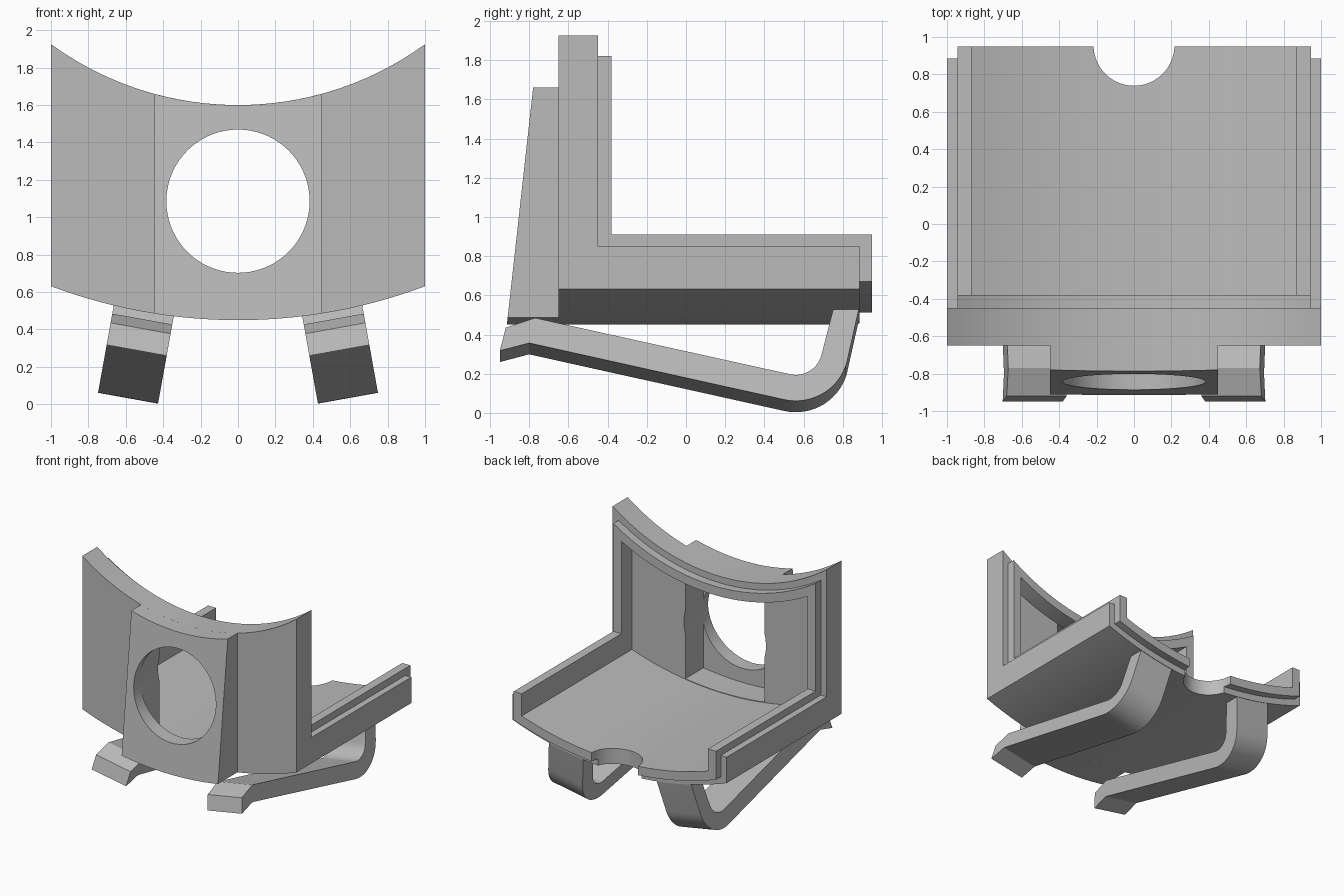
import bpy
import bmesh
from math import sqrt, cos, sin, radians
from mathutils import Matrix, Vector

cube = bpy.data.objects.get("Cube")
if cube:
    bpy.data.objects.remove(cube, do_unlink=True)

grey = bpy.data.materials.new("plain_grey")
grey.use_nodes = True
GREY = (0.5, 0.5, 0.5, 1)
grey.diffuse_color = GREY
grey.node_tree.nodes["Principled BSDF"].inputs["Base Color"].default_value = GREY

# All curved surfaces share one axis parallel to y
AXIS_Z = 3.3
R_BOTTOM, R_TOP = 2.85, 1.70
STEP, WALL = 0.055, 0.13
SEG = 32


def extruded(name, near, far):
    """Solid between two matching outlines."""
    bm = bmesh.new()
    a = [bm.verts.new(p) for p in near]
    b = [bm.verts.new(p) for p in far]
    bm.faces.new(a)
    bm.faces.new(b[::-1])
    for i in range(len(a)):
        j = (i + 1) % len(a)
        bm.faces.new((a[j], a[i], b[i], b[j]))
    bmesh.ops.recalc_face_normals(bm, faces=bm.faces)
    mesh = bpy.data.meshes.new(name)
    bm.to_mesh(mesh)
    bm.free()
    obj = bpy.data.objects.new(name, mesh)
    obj.data.materials.append(grey)
    bpy.context.collection.objects.link(obj)
    return obj


def arc_z(x, r):
    return AXIS_Z - sqrt(r * r - x * x)


def shell(name, inset, y0, y1, half=None, flat_top=None, slope=None):
    """Prism along y with an arched bottom and an arched or flat top."""
    w = half or 1 - inset
    xs = [w * (2 * i / SEG - 1) for i in range(SEG + 1)]
    outline = [(x, arc_z(x, R_BOTTOM - inset)) for x in xs]
    if flat_top:
        outline += [(w, flat_top), (-w, flat_top)]
    else:
        outline += [(x, arc_z(x, R_TOP + inset)) for x in reversed(xs)]
    front = slope or (lambda z: y0)
    return extruded(name, [(x, front(z), z) for x, z in outline],
                    [(x, y1, z) for x, z in outline])


def cylinder(name, radius, start, direction):
    turn = Vector(direction).to_track_quat('Z', 'Y')
    ring = [turn @ Vector((radius * cos(radians(a)), radius * sin(radians(a)), 0))
            + Vector(start) for a in range(0, 360, 5)]
    return extruded(name, ring, [p + Vector(direction) for p in ring])


def finish(obj, cutters=(), angle=25):
    bpy.ops.object.select_all(action='DESELECT')
    obj.select_set(True)
    bpy.context.view_layer.objects.active = obj
    for cutter in cutters:
        mod = obj.modifiers.new("cut", 'BOOLEAN')
        mod.operation = 'DIFFERENCE'
        mod.solver = 'EXACT'
        mod.object = cutter
        bpy.ops.object.modifier_apply(modifier=mod.name)
    bpy.ops.object.shade_smooth_by_angle(angle=radians(angle))


# Cutters
step_cut = shell("step_cutter", STEP, -1.5, 1.5)
room_cut = shell("room_cutter", WALL, -0.52, 1.5)
bay_cut = shell("bay_cutter", WALL + 0.005, -0.76, -0.4, half=0.37)
window_cut = cylinder("window_cutter", 0.383, (0, -1.5, 1.086), (0, 1.2, 0))
notch_cut = cylinder("notch_cutter", 0.216, (0, 0.955, 0.2), (0, 0, 1))
cutters = [step_cut, room_cut, bay_cut, window_cut, notch_cut]

# Front wall and the sloping bay that projects from it
front_wall = shell("front_wall", 0, -0.65, -0.45)
finish(front_wall, [room_cut, bay_cut, window_cut])
front_bay = shell("front_bay", 0, -0.91, -0.65, half=0.45,
                  slope=lambda z: -0.91 + (z - 0.49) * 0.111)
finish(front_bay, [bay_cut, window_cut])

# Stepped lip behind the front wall
front_lip = shell("front_lip", STEP, -0.45, -0.38)
finish(front_lip, [room_cut])

# Outer tray, with the floor and raised lip nested inside it
tray = shell("outer_tray", 0, -0.45, 0.885, flat_top=0.85)
finish(tray, [step_cut, notch_cut])
floor = shell("floor_and_lip", STEP, -0.38, 0.95, flat_top=0.91)
finish(floor, [room_cut, notch_cut])

for c in cutters:
    bpy.data.objects.remove(c, do_unlink=True)


# Spring clips: bent strips hanging below the tray
def bend(radius):
    cy, cz = 0.56, 0.25
    return [(cy + radius * cos(radians(a)), cz + radius * sin(radians(a)))
            for a in [-102.7 + 89.3 * i / 16 for i in range(17)]]


lower = [(-0.95, 0.24), (-0.80, 0.28)] + bend(0.27) + [(0.885, 0.47)]
upper = [(0.755, 0.47)] + bend(0.135)[::-1] + [(-0.77, 0.41), (-0.92, 0.36)]
clip_profile = lower + upper

for name, tilt in (("left_clip", -10.2), ("right_clip", 10.2)):
    pivot = Matrix.Translation((0, 0, AXIS_Z))
    swing = pivot @ Matrix.Rotation(radians(tilt), 4, 'Y') @ pivot.inverted()
    sides = [[swing @ Vector((x, y, z)) for y, z in clip_profile]
             for x in (-0.163, 0.163)]
    finish(extruded(name, *sides), angle=12)
